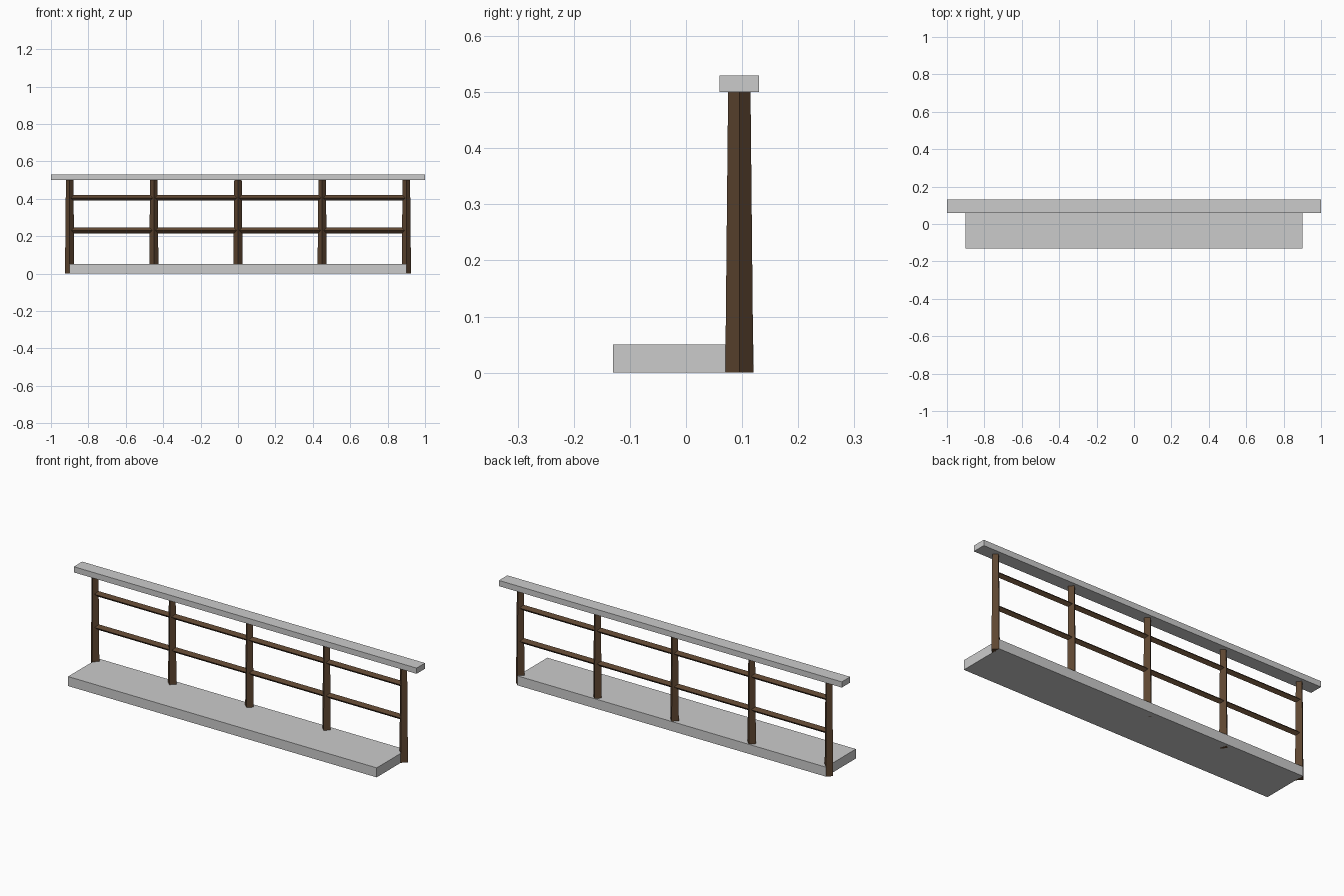
import bpy
from math import pi

if "Cube" in bpy.data.objects:
    bpy.data.objects.remove(bpy.data.objects["Cube"])

wood = bpy.data.materials.new("dark_wood")
wood.diffuse_color = (0.11, 0.06, 0.03, 1)
wood.use_nodes = True
wood.node_tree.nodes["Principled BSDF"].inputs["Base Color"].default_value = wood.diffuse_color


def slab(name, low, high):
    """Axis-aligned box between two corners."""
    mid = [(a + b) / 2 for a, b in zip(low, high)]
    bpy.ops.mesh.primitive_cube_add(size=1, location=mid)
    ob = bpy.context.object
    ob.name = name
    ob.scale = [b - a for a, b in zip(low, high)]
    bpy.ops.object.transform_apply(location=False, rotation=False, scale=True)


def bar(name, r1, r2, length, location, rotation=(0, 0, 0)):
    """Four-sided wooden bar standing on its corner edges."""
    bpy.ops.mesh.primitive_cone_add(vertices=4, radius1=r1, radius2=r2, depth=length,
                                    location=location, rotation=rotation)
    ob = bpy.context.object
    ob.name = name
    ob.data.materials.append(wood)


POST_Y = 0.095

# Floor slab and overhanging handrail
slab("floor_slab", (-0.9, -0.13, 0), (0.9, 0.12, 0.05))
slab("handrail", (-1, 0.06, 0.5), (1, 0.13, 0.53))

# Tapered posts
for i in range(5):
    bar(f"post_{i + 1}", 0.025, 0.02, 0.5, (-0.9 + 0.45 * i, POST_Y, 0.25))

# Horizontal rails between the posts
for name, z in (("lower_rail", 0.23), ("upper_rail", 0.405)):
    bar(name, 0.015, 0.015, 1.8, (0, POST_Y, z), (0, pi / 2, 0))
